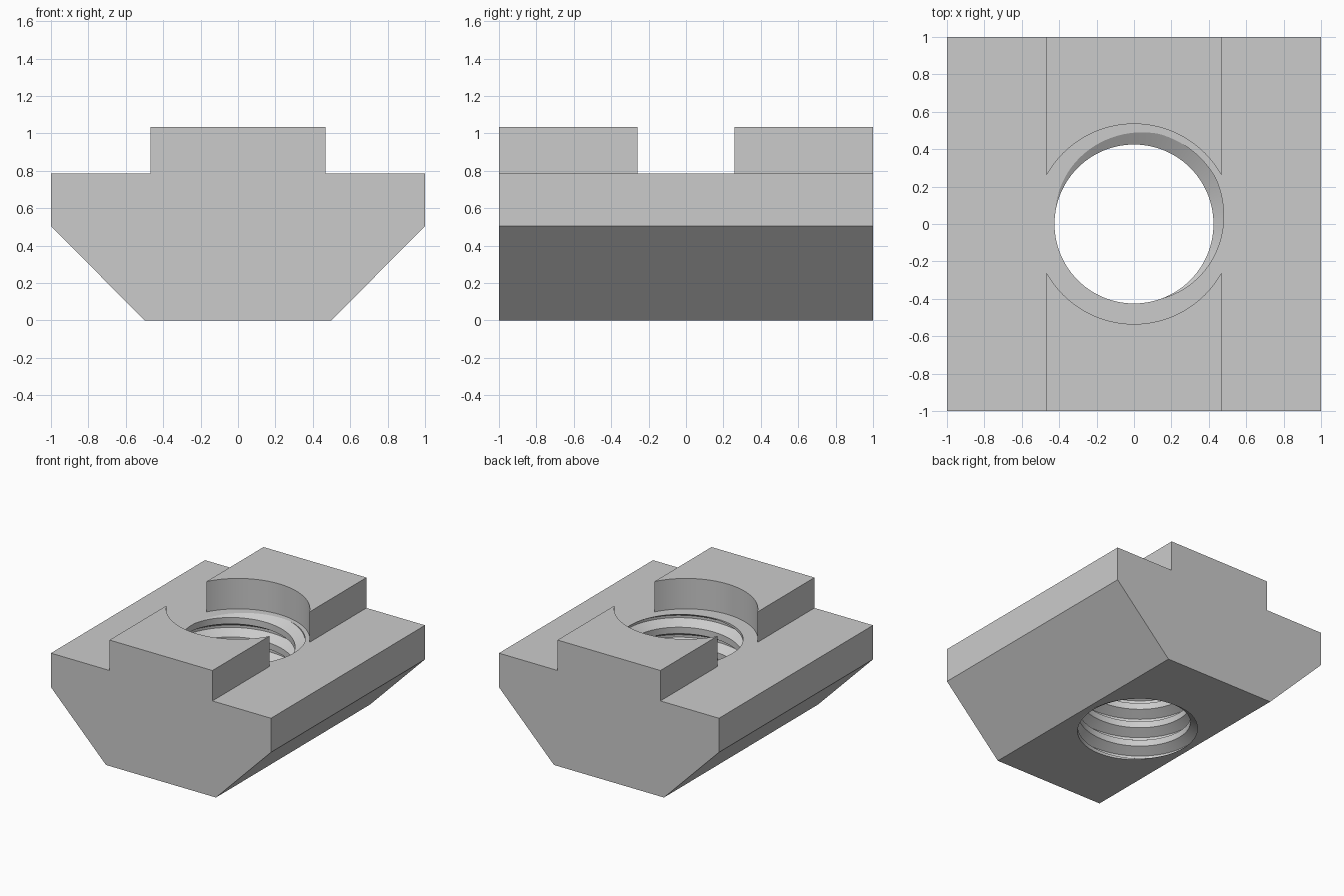
import bpy, bmesh, math

if "Cube" in bpy.data.objects:
    bpy.data.objects.remove(bpy.data.objects["Cube"])

SHOULDER = 0.785      # top of the wide body, floor of the counterbore
PITCH = 0.16
MINOR, MAJOR = 0.425, 0.5
SEGMENTS = 96


def make_object(name, bm):
    bmesh.ops.recalc_face_normals(bm, faces=bm.faces)
    mesh = bpy.data.meshes.new(name)
    bm.to_mesh(mesh)
    bm.free()
    obj = bpy.data.objects.new(name, mesh)
    bpy.context.collection.objects.link(obj)
    return obj


def cut(target, cutter):
    mod = target.modifiers.new("cut", 'BOOLEAN')
    mod.operation, mod.solver, mod.object = 'DIFFERENCE', 'EXACT', cutter
    bpy.context.view_layer.objects.active = target
    bpy.ops.object.modifier_apply(modifier=mod.name)
    bpy.data.objects.remove(cutter)


# Body: half cross-section mirrored, extruded front to back
half = [(0.5, 0), (1, 0.505), (1, SHOULDER), (0.468, SHOULDER), (0.468, 1.035)]
profile = half + [(-x, z) for x, z in reversed(half)]
bm = bmesh.new()
face = bm.faces.new([bm.verts.new((x, -1, z)) for x, z in profile])
ext = bmesh.ops.extrude_face_region(bm, geom=[face])
bmesh.ops.translate(bm, vec=(0, 2, 0),
                    verts=[v for v in ext["geom"] if isinstance(v, bmesh.types.BMVert)])
nut = make_object("slot_nut", bm)

# Counterbore: parts the tongue into two blocks with curved ends
bm = bmesh.new()
bmesh.ops.create_cone(bm, cap_ends=True, segments=SEGMENTS,
                      radius1=0.535, radius2=0.535, depth=0.6)
bmesh.ops.translate(bm, verts=bm.verts, vec=(0, 0, SHOULDER + 0.3))
cut(nut, make_object("counterbore_cutter", bm))

# Threaded hole: helical sweep of a trapezoid groove, closed at both ends
groove = [(-0.335, MINOR), (-0.0625, MAJOR), (0.0625, MAJOR), (0.335, MINOR)]
phase = SHOULDER - PITCH * 52 / 360       # groove centre at angle zero
bm = bmesh.new()
rows = []
for turn in range(-7, 2):
    for offset, radius in groove:
        row = []
        for i in range(SEGMENTS + 1):
            a = math.tau * i / SEGMENTS
            z = phase + PITCH * (turn + offset + i / SEGMENTS)
            row.append(bm.verts.new((radius * math.cos(a), radius * math.sin(a), z)))
        rows.append(row)
for low, high in zip(rows, rows[1:]):
    for i in range(SEGMENTS):
        bm.faces.new((low[i], low[i + 1], high[i + 1], high[i]))
bmesh.ops.remove_doubles(bm, verts=bm.verts, dist=0.0001)
rim = [e for e in bm.edges if e.is_boundary]
for is_top in (False, True):
    loop = [e for e in rim if (e.verts[0].co.z > 0.4) == is_top]
    mid = sum(e.verts[0].co.z for e in loop) / len(loop)
    centre = bm.verts.new((0, 0, mid))
    for e in loop:
        bm.faces.new((e.verts[0], e.verts[1], centre))
cut(nut, make_object("thread_cutter", bm))

# Plain grey metal
grey = bpy.data.materials.new("grey_metal")
grey.use_nodes = True
colour = (0.6, 0.6, 0.6, 1)
grey.diffuse_color = colour
grey.node_tree.nodes["Principled BSDF"].inputs["Base Color"].default_value = colour
nut.data.materials.clear()
nut.data.materials.append(grey)
for p in nut.data.polygons:
    p.material_index = 0

bpy.ops.object.select_all(action='DESELECT')
nut.select_set(True)
bpy.context.view_layer.objects.active = nut
bpy.ops.object.shade_smooth_by_angle(angle=math.radians(30))
